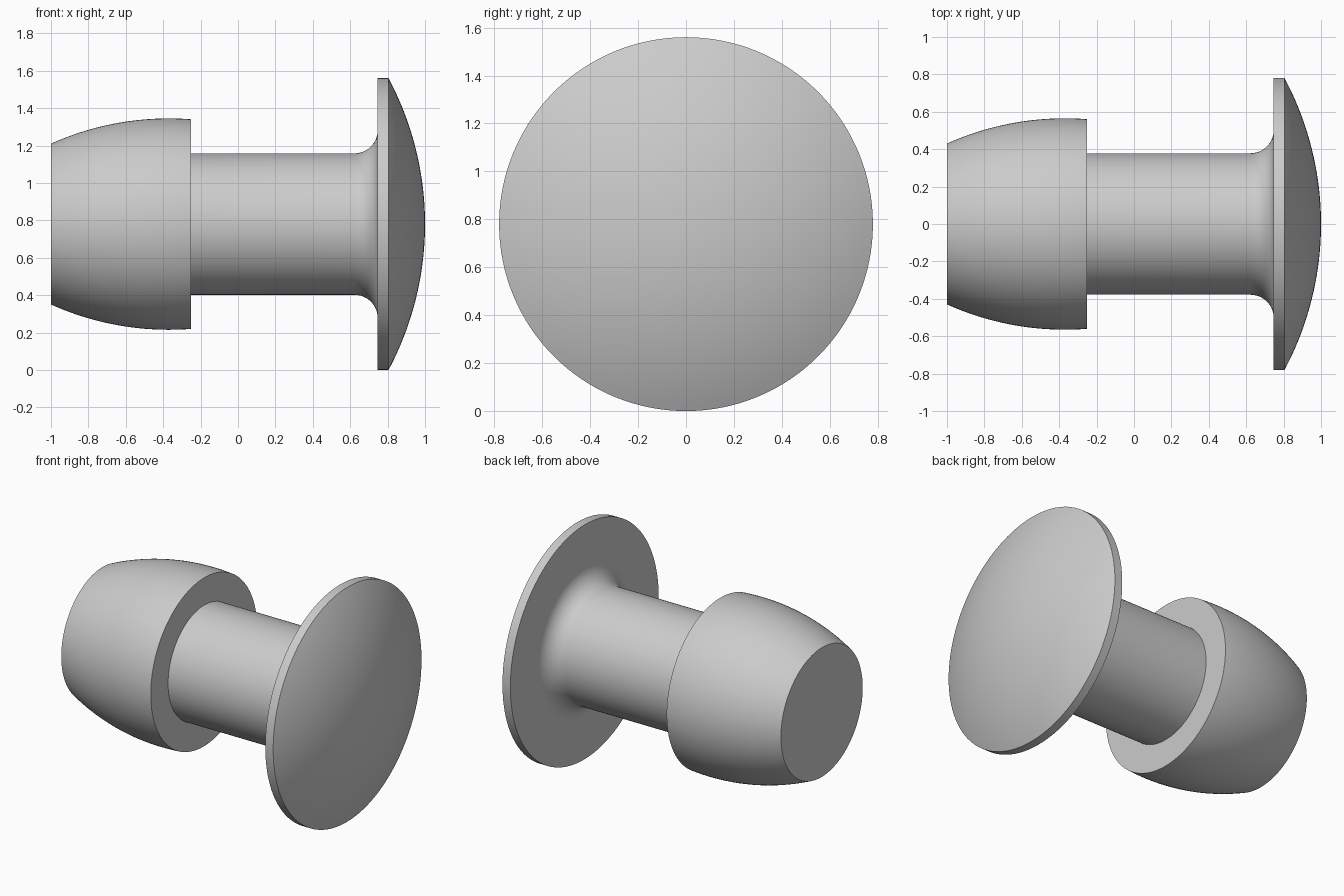
import bpy
import bmesh
from math import radians, pi, sin, cos, asin, sqrt
from mathutils import Matrix

cube = bpy.data.objects.get("Cube")
if cube:
    bpy.data.objects.remove(cube, do_unlink=True)

SEGMENTS = 128
HEAD_RADIUS = 0.78      # also the height of the axis
SHAFT_RADIUS = 0.378


def arc(cx, cr, radius, start, end, steps):
    """Points (x, r) on an arc; angles are measured from +x towards +r."""
    angles = [start + (end - start) * i / steps for i in range(steps + 1)]
    return [(cx + radius * cos(a), cr + radius * sin(a)) for a in angles]


# Barrel: flat end, bulging side, square shoulder
bulge, bulge_x, bulge_top = 1.537, -0.37, 0.565
barrel = [(-1, 0)] + arc(bulge_x, bulge_top - bulge, bulge,
                         pi / 2 + asin((bulge_x + 1) / bulge),
                         pi / 2 - asin((-0.25 - bulge_x) / bulge), 24)

# Shaft: straight, then a fillet into the back of the head
fillet, back_x = 0.125, 0.747
shaft = [(-0.25, SHAFT_RADIUS)] + arc(back_x - fillet, SHAFT_RADIUS + fillet,
                                      fillet, -pi / 2, 0, 12)

# Head: thin rim and shallow dome
rim_x = 0.805
depth = 1 - rim_x
dome = (HEAD_RADIUS ** 2 + depth ** 2) / (2 * depth)
head = [(back_x, HEAD_RADIUS)] + arc(1 - dome, 0, dome,
                                     asin(HEAD_RADIUS / dome), 0, 24)

# Spin the whole profile about the x axis
bm = bmesh.new()
verts = [bm.verts.new((x, 0, r)) for x, r in barrel + shaft + head]
edges = [bm.edges.new(pair) for pair in zip(verts, verts[1:])]
bmesh.ops.spin(bm, geom=verts + edges, cent=(0, 0, 0), axis=(1, 0, 0),
               angle=2 * pi, steps=SEGMENTS, use_duplicate=False)
bmesh.ops.remove_doubles(bm, verts=bm.verts, dist=0.0001)
bmesh.ops.recalc_face_normals(bm, faces=bm.faces)
bmesh.ops.transform(bm, matrix=Matrix.Translation((0, 0, HEAD_RADIUS)),
                    verts=bm.verts)
mesh = bpy.data.meshes.new("plug_body")
bm.to_mesh(mesh)
bm.free()
plug = bpy.data.objects.new("plug_body", mesh)
bpy.context.collection.objects.link(plug)

# Plain grey
grey = bpy.data.materials.new("light_grey")
grey.use_nodes = True
color = (0.6, 0.6, 0.6, 1)
grey.diffuse_color = color
grey.node_tree.nodes["Principled BSDF"].inputs["Base Color"].default_value = color
mesh.materials.append(grey)

# Smooth curves with sharp rims
bpy.ops.object.select_all(action="DESELECT")
plug.select_set(True)
bpy.context.view_layer.objects.active = plug
bpy.ops.object.shade_smooth_by_angle(angle=radians(30))
